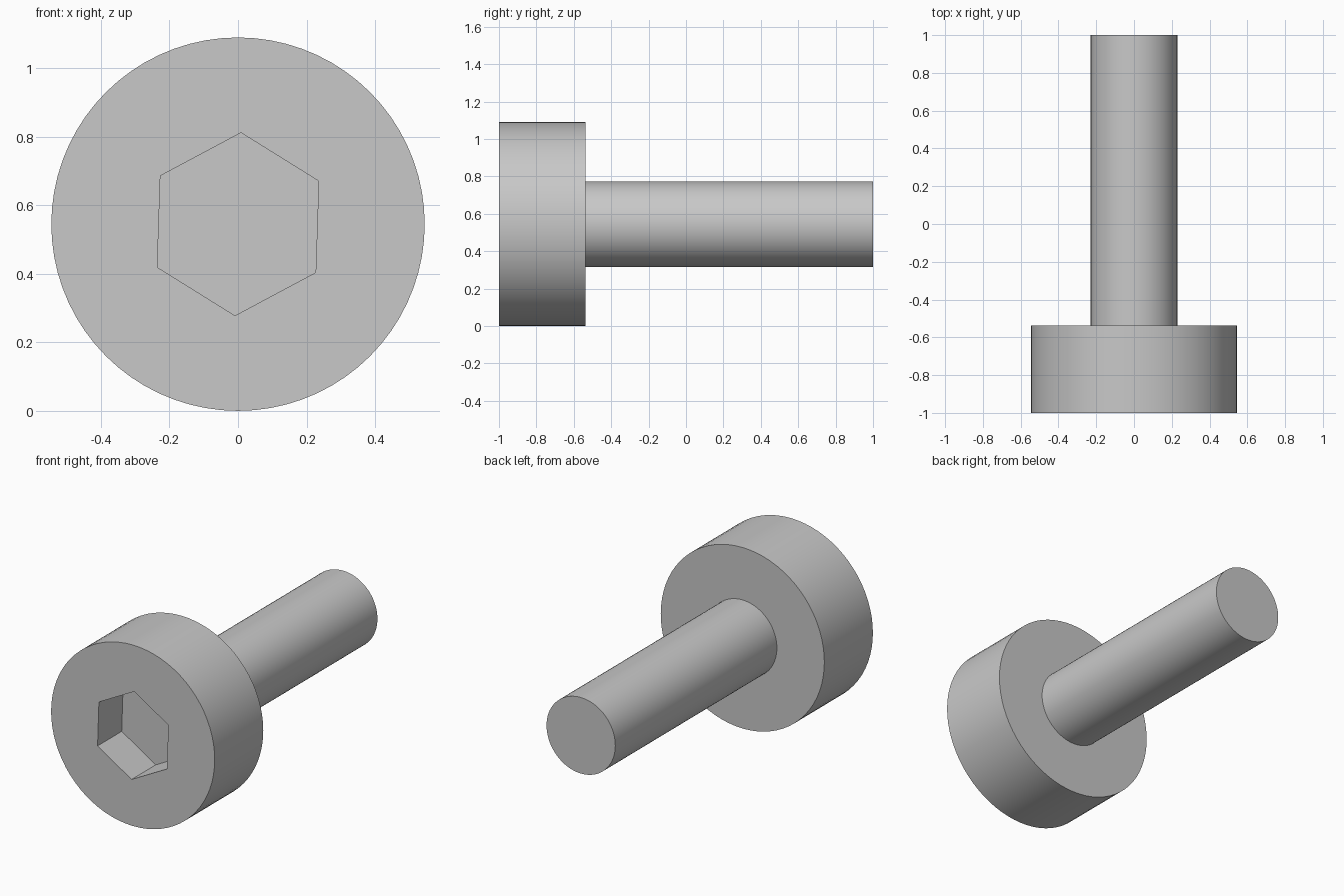
import bpy
import bmesh
from math import sin, cos, pi, radians

cube = bpy.data.objects.get("Cube")
if cube:
    bpy.data.objects.remove(cube, do_unlink=True)

SIDES = 72
HEAD_R, SHANK_R, SOCKET_R = 0.545, 0.229, 0.267
FRONT, SOCKET_FLOOR, HEAD_BACK, TIP = -1.0, -0.77, -0.538, 1.0

steel = bpy.data.materials.new("plain_grey_steel")
grey = (0.58, 0.58, 0.58, 1.0)
steel.use_nodes = True
steel.diffuse_color = grey
steel.node_tree.nodes["Principled BSDF"].inputs["Base Color"].default_value = grey

bm = bmesh.new()


def ring(radius, y, count, turn=0.0):
    """Closed loop of vertices around the screw's axis, starting at the top."""
    angles = [turn + 2 * pi * i / count for i in range(count)]
    return [bm.verts.new((radius * sin(a), y, HEAD_R + radius * cos(a))) for a in angles]


def wall(a, b):
    """Quads joining two loops of equal count."""
    for i in range(len(a)):
        j = (i + 1) % len(a)
        bm.faces.new((a[i], a[j], b[j], b[i]))


# Hexagonal socket, turned slightly
turn = radians(1.9)
socket_floor = ring(SOCKET_R, SOCKET_FLOOR, 6, turn)
socket_rim = ring(SOCKET_R, FRONT, 6, turn)
bm.faces.new(socket_floor)
wall(socket_floor, socket_rim)

# Head, its rear shoulder, shank and flat tip
loops = [ring(HEAD_R, FRONT, SIDES), ring(HEAD_R, HEAD_BACK, SIDES),
         ring(SHANK_R, HEAD_BACK, SIDES), ring(SHANK_R, TIP, SIDES)]
for a, b in zip(loops, loops[1:]):
    wall(a, b)
bm.faces.new(loops[-1])

# Front face between the rim and the socket
open_edges = [e for e in bm.edges if e.is_boundary]
bmesh.ops.triangle_fill(bm, edges=open_edges, use_beauty=True, normal=(0, -1, 0))
bmesh.ops.recalc_face_normals(bm, faces=bm.faces[:])

mesh = bpy.data.meshes.new("socket_head_screw")
bm.to_mesh(mesh)
bm.free()
mesh.materials.append(steel)
screw = bpy.data.objects.new("socket_head_screw", mesh)
bpy.context.collection.objects.link(screw)

# Smooth round walls with crisp edges
bpy.ops.object.select_all(action="DESELECT")
screw.select_set(True)
bpy.context.view_layer.objects.active = screw
bpy.ops.object.shade_smooth_by_angle(angle=radians(30))
